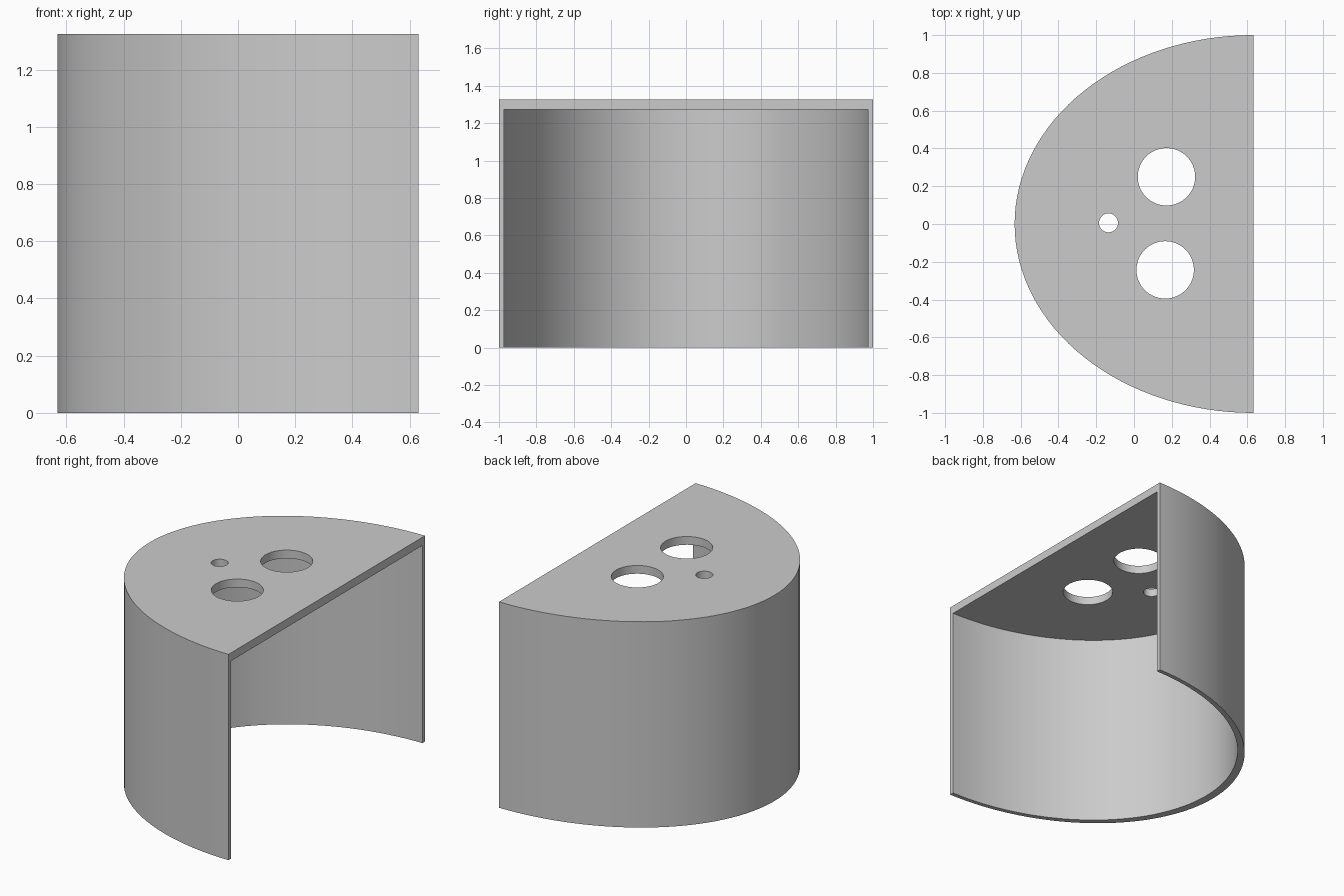
import bpy, bmesh, math

cube = bpy.data.objects.get("Cube")
if cube:
    bpy.data.objects.remove(cube, do_unlink=True)

FLAT_X = 0.632      # open flat side
HEIGHT = 1.325
ROOF = 0.053        # roof thickness

grey = bpy.data.materials.new("plain grey")
grey.use_nodes = True
colour = (0.6, 0.6, 0.6, 1)
grey.diffuse_color = colour
grey.node_tree.nodes["Principled BSDF"].inputs["Base Color"].default_value = colour


def prism(name, outline, z0, z1):
    """Extrude a flat outline from z0 to z1."""
    bm = bmesh.new()
    base = bm.faces.new([bm.verts.new((x, y, z0)) for x, y in outline])
    top = bmesh.ops.extrude_face_region(bm, geom=[base])["geom"]
    verts = [v for v in top if isinstance(v, bmesh.types.BMVert)]
    bmesh.ops.translate(bm, vec=(0, 0, z1 - z0), verts=verts)
    bmesh.ops.recalc_face_normals(bm, faces=bm.faces)
    mesh = bpy.data.meshes.new(name)
    bm.to_mesh(mesh)
    bm.free()
    mesh.materials.append(grey)
    obj = bpy.data.objects.new(name, mesh)
    bpy.context.collection.objects.link(obj)
    return obj


def half_ellipse(rx, ry, n=64):
    angles = [math.pi * (0.5 + i / n) for i in range(n + 1)]
    return [(FLAT_X + rx * math.cos(a), ry * math.sin(a)) for a in angles]


def circle(cx, cy, r, n=64):
    angles = [math.tau * i / n for i in range(n)]
    return [(cx + r * math.cos(a), cy + r * math.sin(a)) for a in angles]


def cut(obj, cutter):
    cutter.hide_render = True
    mod = obj.modifiers.new("cut", "BOOLEAN")
    mod.operation = "DIFFERENCE"
    mod.solver = "EXACT"
    mod.object = cutter
    bpy.context.view_layer.objects.active = obj
    bpy.ops.object.modifier_apply(modifier=mod.name)
    bpy.data.objects.remove(cutter, do_unlink=True)


# Solid half-oval body
shell = prism("half_oval_cover", half_ellipse(2 * FLAT_X, 1), 0, HEIGHT)

# Hollow interior, open below and on the flat side
inner = half_ellipse(2 * FLAT_X - ROOF, 0.973)
inner += [(FLAT_X + 0.1, -0.973), (FLAT_X + 0.1, 0.973)]
cut(shell, prism("hollow_cutter", inner, -0.1, HEIGHT - ROOF))

# Two large holes and one small hole through the roof
for cx, cy, r in [(0.172, 0.25, 0.152), (0.165, -0.243, 0.152), (-0.135, 0.006, 0.05)]:
    cut(shell, prism("hole_cutter", circle(cx, cy, r), HEIGHT - 0.2, HEIGHT + 0.1))

# Smooth the curved walls, keep the rims sharp
bpy.ops.object.select_all(action="DESELECT")
shell.select_set(True)
bpy.context.view_layer.objects.active = shell
bpy.ops.object.shade_smooth_by_angle(angle=math.radians(30))
